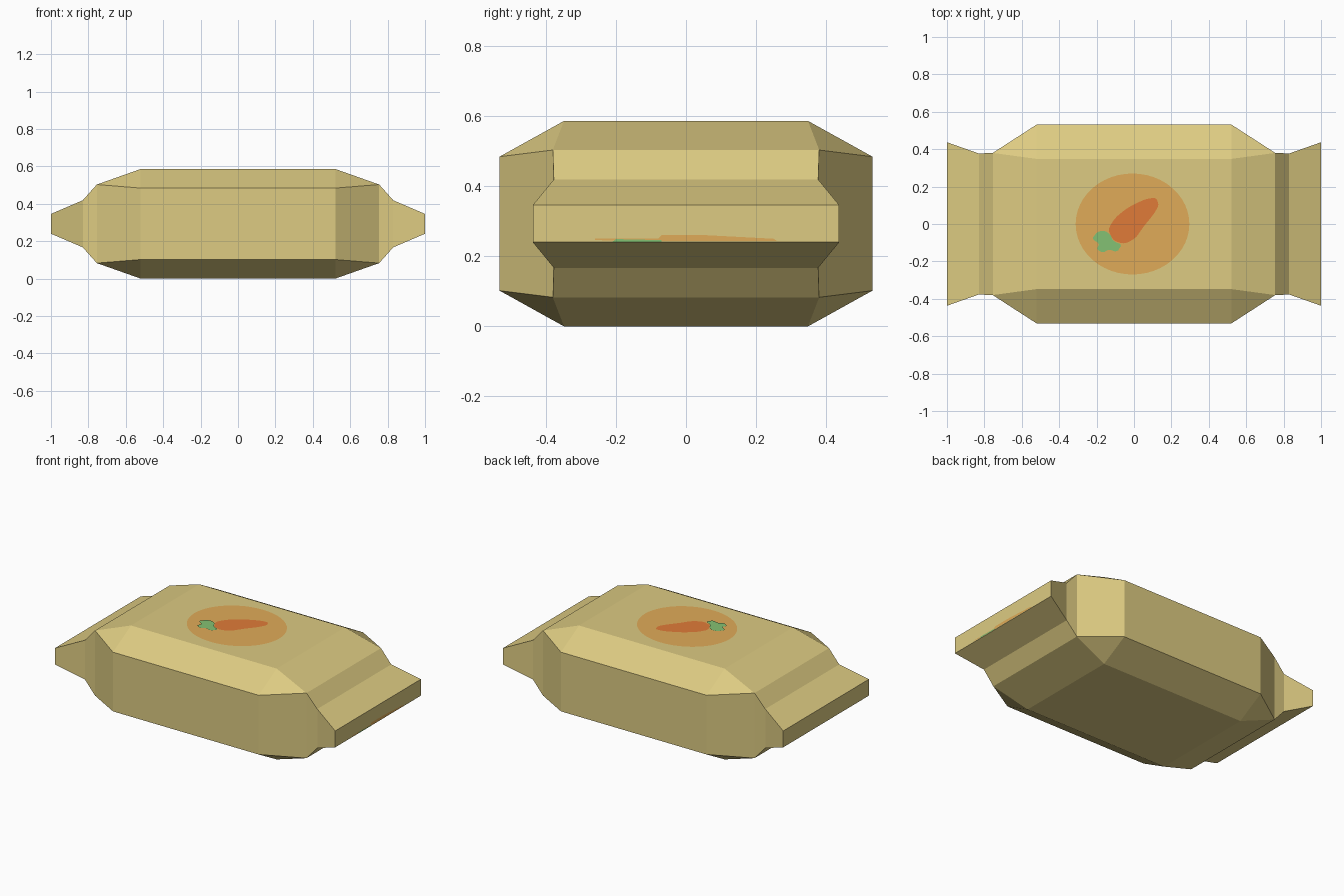
import bpy, bmesh, math

if "Cube" in bpy.data.objects:
    bpy.data.objects.remove(bpy.data.objects["Cube"])

def srgb(r, g, b):
    f = lambda c: c / 12.92 if c <= 0.04045 else ((c + 0.055) / 1.055) ** 2.4
    return (f(r / 255), f(g / 255), f(b / 255), 1)

def material(name, rgb):
    m = bpy.data.materials.new(name)
    m.diffuse_color = srgb(*rgb)
    m.use_nodes = True
    m.node_tree.nodes["Principled BSDF"].inputs["Base Color"].default_value = m.diffuse_color
    return m

WRAP = material("wrapper tan", (221, 203, 130))
DISC = material("label amber", (224, 171, 88))
ROOT = material("carrot orange", (224, 123, 56))
LEAF = material("leaf green", (132, 193, 115))

def finish(bm, name, mat):
    mesh = bpy.data.meshes.new(name)
    bm.to_mesh(mesh)
    bm.free()
    ob = bpy.data.objects.new(name, mesh)
    bpy.context.collection.objects.link(ob)
    mesh.materials.append(mat)
    return ob

# Wrapper: cross-sections along x
# x, side half-width, side half-height, top half-width, top half-height
MID = 0.293
half = [(0.52, 0.532, 0.191, 0.348, 0.293),
        (0.755, 0.38, 0.21, 0.38, 0.21),
        (0.83, 0.377, 0.126, 0.377, 0.126),
        (1.0, 0.437, 0.053, 0.437, 0.053)]
sections = [(-s[0],) + s[1:] for s in reversed(half)] + half
bm = bmesh.new()
rings = []
for x, w, h, tw, th in sections:
    outline = [(w, -h), (w, h), (tw, th), (-tw, th),
               (-w, h), (-w, -h), (-tw, -th), (tw, -th)]
    rings.append([bm.verts.new((x, y, MID + z)) for y, z in outline])
for a, b in zip(rings, rings[1:]):
    for i in range(8):
        j = (i + 1) % 8
        bm.faces.new((a[i], a[j], b[j], b[i]))
bm.faces.new(rings[0])
bm.faces.new(rings[-1])
bmesh.ops.remove_doubles(bm, verts=bm.verts[:], dist=0.0005)
bmesh.ops.dissolve_degenerate(bm, edges=bm.edges[:], dist=0.0005)
bmesh.ops.recalc_face_normals(bm, faces=bm.faces[:])
finish(bm, "wrapper", WRAP)

def smooth(pts, passes=2):
    # corner cutting on a closed outline
    for _ in range(passes):
        out = []
        for (ax, ay), (bx, by) in zip(pts, pts[1:] + pts[:1]):
            out += [(0.8 * ax + 0.2 * bx, 0.8 * ay + 0.2 * by),
                    (0.2 * ax + 0.8 * bx, 0.2 * ay + 0.8 * by)]
        pts = out
    return pts

def plate(name, pts3, mat):
    bm = bmesh.new()
    bm.faces.new([bm.verts.new(p) for p in pts3])
    return finish(bm, name, mat)

TOP = 2 * MID
def top_plate(name, pts, lift, mat):
    plate(name, [(x, y, TOP + lift) for x, y in pts], mat)

# Printed label on top
disc = [(-0.008 + 0.304 * math.cos(math.tau * i / 48),
         0.27 * math.sin(math.tau * i / 48)) for i in range(48)]
top_plate("label_disc", disc, 0.002, DISC)
root = [(-0.14, -0.03), (-0.10, 0.035), (-0.03, 0.09), (0.06, 0.133), (0.118, 0.142),
        (0.134, 0.10), (0.10, 0.045), (0.05, -0.015), (0.01, -0.075),
        (-0.05, -0.107), (-0.11, -0.09)]
top_plate("carrot_root", smooth(root[::-1]), 0.004, ROOT)
leaf = [(-0.225, -0.08), (-0.195, -0.04), (-0.155, -0.036), (-0.128, -0.055),
        (-0.11, -0.092), (-0.065, -0.11), (-0.09, -0.15), (-0.135, -0.135),
        (-0.165, -0.155), (-0.20, -0.135), (-0.185, -0.105)]
top_plate("carrot_leaf", smooth(leaf[::-1], 1), 0.006, LEAF)

# Slivers of print on the right end
E = 1.001
plate("end_print", [(E, -0.26, 0.246), (E, -0.08, 0.243), (E, 0.26, 0.243),
                    (E, 0.25, 0.25), (E, 0.06, 0.26), (E, -0.07, 0.26),
                    (E, -0.08, 0.25), (E, -0.26, 0.25)], DISC)
plate("end_leaf_print", [(E + 0.001, -0.21, 0.241), (E + 0.001, -0.07, 0.241),
                         (E + 0.001, -0.07, 0.246), (E + 0.001, -0.2, 0.249)], LEAF)
